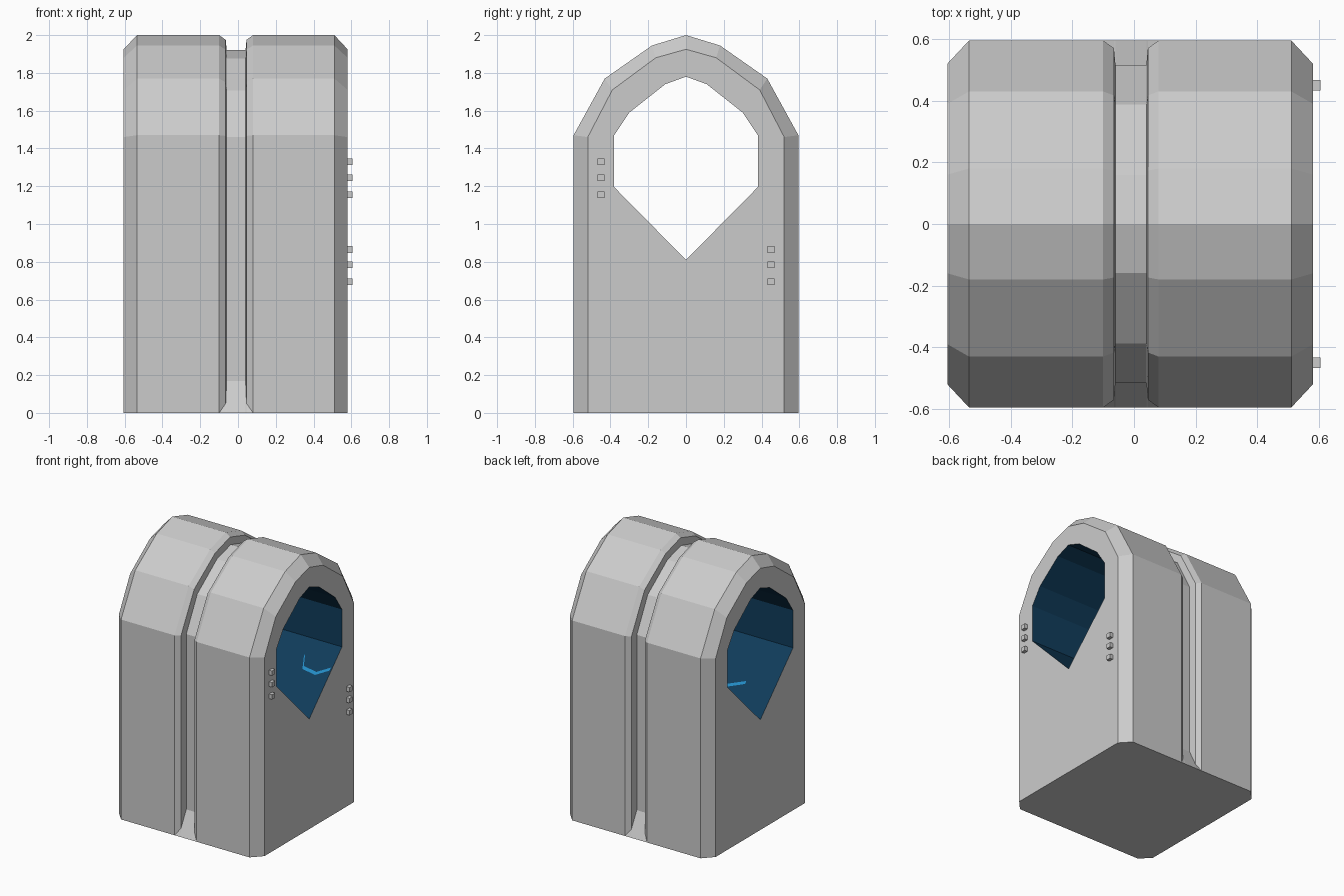
import bpy, bmesh
from mathutils import Vector

if "Cube" in bpy.data.objects:
    bpy.data.objects.remove(bpy.data.objects["Cube"])


def material(name, rgb):
    m = bpy.data.materials.new(name)
    m.diffuse_color = (*rgb, 1)
    m.use_nodes = True
    m.node_tree.nodes["Principled BSDF"].inputs["Base Color"].default_value = m.diffuse_color
    return m


grey = material("light_grey", (0.6, 0.6, 0.6))
navy = material("deep_blue", (0.005, 0.045, 0.105))
cyan = material("bright_blue", (0.017, 0.26, 0.56))


def make_object(name, bm, mats):
    mesh = bpy.data.meshes.new(name)
    bmesh.ops.recalc_face_normals(bm, faces=bm.faces)
    bm.to_mesh(mesh)
    bm.free()
    for m in mats:
        mesh.materials.append(m)
    ob = bpy.data.objects.new(name, mesh)
    bpy.context.collection.objects.link(ob)
    return ob


# Half profiles (y, z) from bottom centre to top centre
OUTER = [(0.595, 1.47), (0.43, 1.77), (0.18, 1.945), (0, 2.0)]
INNER = [(0.52, 1.46), (0.39, 1.71), (0.16, 1.88), (0, 1.925)]
HOLE = [(0, 0.81), (0.38, 1.195), (0.38, 1.195), (0.38, 1.47),
        (0.30, 1.59), (0.11, 1.74), (0, 1.78)]


def arch(inset, ramp=0.0):
    """Arch outline at an inset; ramp lifts the wall foot so the groove runs out."""
    t = inset / 0.075
    pts = [(a + (c - a) * t, b + (d - b) * t)
           for (a, b), (c, d) in zip(OUTER, INNER)]
    w = pts[0][0]
    return [(0, 0), (0.595 if ramp else w, 0), (w, ramp)] + pts


# Arch body: rings along x, closed back through the tunnel
X0, X1 = -0.605, 0.58
rings = [
    (X0, arch(0.075)), (-0.535, arch(0)), (-0.10, arch(0)),
    (-0.065, arch(0.025, 0.05)), (-0.06, arch(0.08, 0.17)),
    (0.04, arch(0.08, 0.17)), (0.045, arch(0.025, 0.05)),
    (0.08, arch(0)), (0.51, arch(0)), (X1, arch(0.075)),
    (X1, HOLE), (X0, HOLE),
]
bm = bmesh.new()
loops = []
for x, half in rings:
    full = half + [(-y, z) for y, z in half[-2:0:-1]]
    loops.append([bm.verts.new((x, y, z)) for y, z in full])
n = len(loops[0])
for r, a in enumerate(loops):
    b = loops[(r + 1) % len(loops)]
    for i in range(n):
        j = (i + 1) % n
        f = bm.faces.new((a[i], a[j], b[j], b[i]))
        f.material_index = 1 if r == len(loops) - 2 else 0
bmesh.ops.remove_doubles(bm, verts=bm.verts, dist=0.0005)
make_object("arch_body", bm, [grey, navy])

# Small studs on the right end, three per side
bm = bmesh.new()
for y, heights in ((-0.45, (1.33, 1.245, 1.155)), (0.45, (0.865, 0.785, 0.695))):
    for z in heights:
        cube = bmesh.ops.create_cube(bm, size=1)["verts"]
        bmesh.ops.scale(bm, vec=(0.03, 0.035, 0.035), verts=cube)
        bmesh.ops.translate(bm, vec=(0.59, y, z), verts=cube)
make_object("end_studs", bm, [grey])


# Bright streaks: thin strips lying on the sloped tunnel floor
def streak(name, path, side, width=0.016):
    bm = bmesh.new()
    pairs = []
    for x, t in path:
        pairs.append([bm.verts.new((x, side * s, 0.814 + 1.013 * s))
                      for s in (t, t + width)])
    for a, b in zip(pairs, pairs[1:]):
        f = bm.faces.new((a[0], b[0], b[1], a[1]))
    ob = make_object(name, bm, [cyan])
    for p in ob.data.polygons:
        if p.normal.z < 0:
            p.flip()


streak("floor_streak_back", [(0.34, 0.28), (0.37, 0.22), (0.48, 0.21), (0.57, 0.25)], 1)
streak("floor_streak_front", [(-0.24, 0.10), (-0.38, 0.143)], -1)
